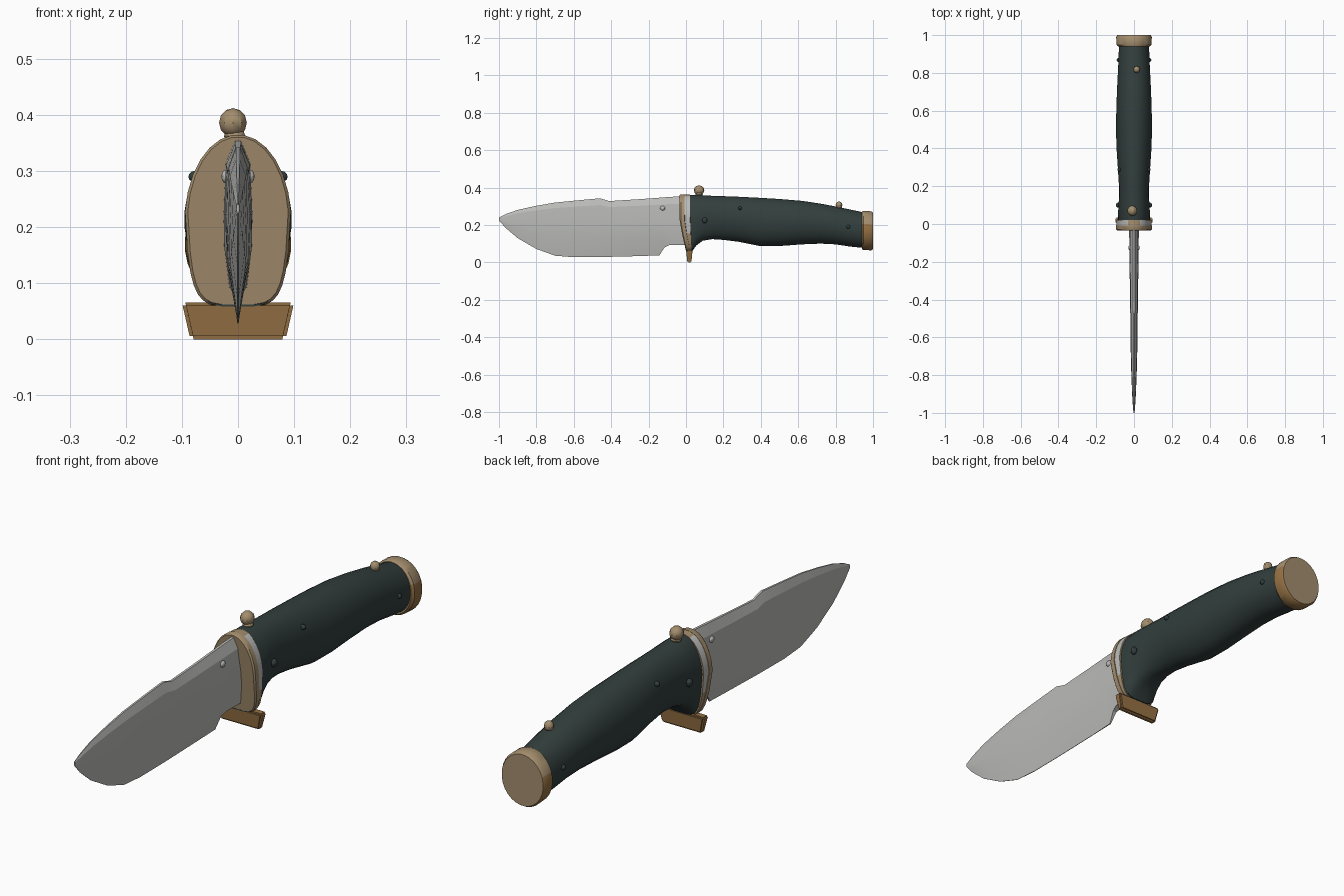
import bpy, bmesh, math
from mathutils import Vector

if "Cube" in bpy.data.objects:
    bpy.data.objects.remove(bpy.data.objects["Cube"])


def material(name, r, g, b):
    m = bpy.data.materials.new(name)
    m.diffuse_color = (r, g, b, 1)
    m.use_nodes = True
    m.node_tree.nodes["Principled BSDF"].inputs["Base Color"].default_value = m.diffuse_color
    return m


STEEL = material("steel", 0.50, 0.50, 0.485)
DARK = material("dark_green_grip", 0.032, 0.049, 0.047)
TAN = material("tan_brass", 0.37, 0.27, 0.155)
BROWN = material("brown_brass", 0.30, 0.165, 0.058)


def finish(bm, name, mats, rule=None, angle=35):
    bmesh.ops.recalc_face_normals(bm, faces=bm.faces)
    if rule:
        for f in bm.faces:
            f.material_index = rule(f.calc_center_median(), f.normal)
    me = bpy.data.meshes.new(name)
    bm.to_mesh(me)
    bm.free()
    for m in mats:
        me.materials.append(m)
    ob = bpy.data.objects.new(name, me)
    bpy.context.collection.objects.link(ob)
    bpy.ops.object.select_all(action='DESELECT')
    ob.select_set(True)
    bpy.context.view_layer.objects.active = ob
    bpy.ops.object.shade_smooth_by_angle(angle=math.radians(angle))
    return ob


def loft(name, rings, mats, rule=None, angle=35):
    bm = bmesh.new()
    vs = [[bm.verts.new(p) for p in r] for r in rings]
    n = len(rings[0])
    for a, b in zip(vs, vs[1:]):
        for i in range(n):
            j = (i + 1) % n
            bm.faces.new((a[i], a[j], b[j], b[i]))
    bm.faces.new(vs[0])
    bm.faces.new(vs[-1])
    return finish(bm, name, mats, rule, angle)


def oval(y, hw, bottom, top, square=1.0, n=28):
    """Oval ring in the xz plane; square < 1 flattens the lower half. y may depend on z."""
    zc, h = (bottom + top) / 2, (top - bottom) / 2
    pts = []
    for i in range(n):
        a = 2 * math.pi * (i + 0.5) / n
        c, s = math.cos(a), math.sin(a)
        p = square if s < 0 else 1.0
        x = hw * math.copysign(abs(c) ** p, c)
        z = zc + h * math.copysign(abs(s) ** p, s)
        if square < 1 and s < 0:
            x *= 1 - 0.14 * (zc - z) / h
        pts.append((x, y(z) if callable(y) else y, z))
    return pts


# Blade: stations of y, spine z, edge z, half width, edge half width
stations = [(-1.0, .240, .225, .003, .001), (-.965, .258, .185, .006, .001),
            (-.90, .281, .130, .010, .001), (-.80, .303, .072, .014, .001),
            (-.70, .320, .036, .017, .001), (-.60, .330, .028, .018, .001),
            (-.46, .343, .029, .020, .001), (-.41, .328, .030, .021, .001),
            (-.25, .338, .034, .023, .001), (-.142, .346, .038, .024, .002),
            (-.115, .348, .080, .025, .008), (-.09, .350, .092, .025, .014),
            (0.01, .356, .092, .026, .016)]
rings = []
for y, top, bot, w, e in stations:
    r = 0.222 if y > -.95 else (top + bot) / 2
    side = [(w * .2, top), (w * .85, top - .3 * (top - r)), (w, r),
            (w * .85 if e < .008 else w * .95, r - .45 * (r - bot)), (e, bot)]
    rings.append([(x, y, z) for x, z in side] + [(-x, y, z) for x, z in reversed(side)])
loft("blade", rings, [STEEL], angle=12)

# Grip: stations of y, half width, bottom, top, squareness
grip = [(.0, .086, .058, .360, .45), (.035, .086, .062, .361, .45),
        (.055, .085, .090, .361, .5), (.09, .083, .116, .359, .6),
        (.14, .080, .124, .357, .75), (.20, .080, .120, .355, .9),
        (.28, .085, .110, .352, 1), (.40, .093, .086, .346, 1),
        (.50, .096, .087, .340, 1), (.62, .094, .096, .330, 1),
        (.72, .090, .100, .315, 1), (.80, .086, .096, .300, 1),
        (.88, .082, .084, .283, 1), (.96, .080, .076, .266, 1)]
loft("grip", [oval(*g) for g in grip], [DARK])


# Guard plate and steel collar; both lean back toward the lower end
def lean(y0, y1):
    return lambda z: y0 + (y1 - y0) * max(0, (0.21 - z) / 0.15)


loft("guard_plate", [oval(lean(-.034, .0), .090, .062, .361, .45),
                     oval(lean(-.028, .004), .095, .058, .365, .45),
                     oval(lean(-.008, .022), .095, .058, .365, .45)], [TAN])
loft("guard_collar", [oval(lean(-.009, .021), .093, .059, .364, .45),
                      oval(lean(.022, .03), .092, .060, .363, .45)], [TAN, STEEL],
     lambda c, n: 1 if c.z > .17 and abs(c.x) > .035 else 0)

# Lower cross bar
bm = bmesh.new()
bmesh.ops.create_cube(bm, size=1)
for v in bm.verts:
    low = v.co.z < 0
    v.co = Vector((v.co.x * (.17 if low else .2),
                   .018 + v.co.y * (.022 if low else .034), 0 if low else .066))
bmesh.ops.bevel(bm, geom=bm.edges[:], offset=.006, segments=2, affect='EDGES')
finish(bm, "cross_bar", [BROWN])

# Pommel cap
loft("pommel", [oval(.940, .084, .071, .272), oval(.948, .093, .066, .276),
                oval(.990, .095, .064, .274), oval(1.0, .089, .070, .268)],
     [TAN, BROWN], lambda c, n: 1 if c.z < .21 and abs(n.y) < .8 else 0)


# Knobs and studs
def stud(name, loc, size, mat):
    bm = bmesh.new()
    bmesh.ops.create_uvsphere(bm, u_segments=10, v_segments=6, radius=1)
    for v in bm.verts:
        v.co = Vector([c * s + l for c, s, l in zip(v.co, size, loc)])
    return finish(bm, name, [mat])


stud("guard_knob", (-.009, .070, .386), (.026, .028, .026), TAN)
stud("guard_knob_neck", (-.006, .070, .362), (.020, .020, .016), TAN)
stud("rear_knob", (.014, .818, .306), (.018, .018, .020), TAN)
for s, side in ((1, "right"), (-1, "left")):
    stud("front_stud_" + side, (s * .084, .100, .225), (.012, .014, .016), DARK)
    stud("middle_stud_" + side, (s * .077, .288, .290), (.012, .010, .010), DARK)
    stud("rear_stud_" + side, (s * .082, .868, .190), (.010, .010, .010), DARK)
    stud("blade_stud_" + side, (s * .022, -.125, .290), (.008, .014, .012), STEEL)
